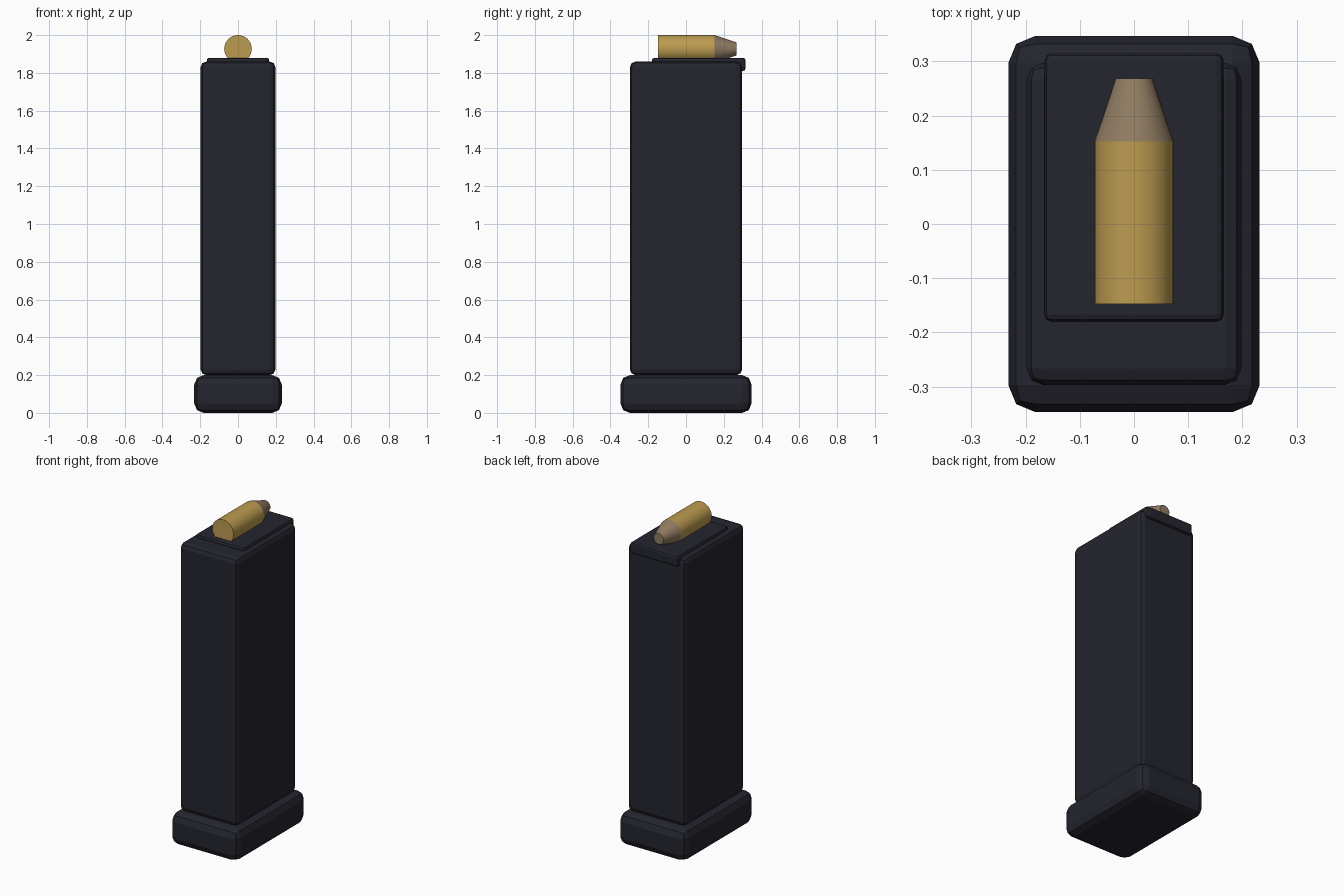
import bpy
import math

cube = bpy.data.objects.get("Cube")
if cube:
    bpy.data.objects.remove(cube, do_unlink=True)


def material(name, rgb):
    mat = bpy.data.materials.new(name)
    mat.use_nodes = True
    mat.diffuse_color = (*rgb, 1)
    mat.node_tree.nodes["Principled BSDF"].inputs["Base Color"].default_value = (*rgb, 1)
    return mat


dark = material("dark gunmetal", (0.018, 0.018, 0.028))
brass = material("brass", (0.50, 0.33, 0.08))
copper = material("dull copper", (0.28, 0.20, 0.12))


def box(name, low, high, bevel):
    """Rounded box between two opposite corners."""
    centre = [(a + b) / 2 for a, b in zip(low, high)]
    bpy.ops.mesh.primitive_cube_add(size=1, location=centre)
    ob = bpy.context.object
    ob.name = name
    ob.scale = [b - a for a, b in zip(low, high)]
    bpy.ops.object.transform_apply(location=False, rotation=False, scale=True)
    mod = ob.modifiers.new("rounded edges", "BEVEL")
    mod.width = bevel
    mod.segments = 2
    ob.data.materials.append(dark)


def round_part(name, start, end, r_start, r_end, mat):
    """Smooth cylinder or cone lying along y."""
    bpy.ops.mesh.primitive_cone_add(
        vertices=32, radius1=r_start, radius2=r_end, depth=end - start,
        location=(0, (start + end) / 2, 1.927), rotation=(-math.pi / 2, 0, 0))
    ob = bpy.context.object
    ob.name = name
    ob.data.materials.append(mat)
    bpy.ops.object.shade_smooth_by_angle(angle=math.radians(30))


# Base pad, tall body and the plate that overhangs the back
box("base_pad", (-0.232, -0.347, 0), (0.232, 0.347, 0.2), 0.05)
box("magazine_body", (-0.198, -0.297, 0.2), (0.198, 0.297, 1.86), 0.03)
box("feed_plate", (-0.165, -0.18, 1.81), (0.165, 0.315, 1.88), 0.013)

# Cartridge lying on the plate
round_part("cartridge_case", -0.148, 0.152, 0.073, 0.073, brass)
round_part("bullet_tip", 0.152, 0.268, 0.073, 0.034, copper)
